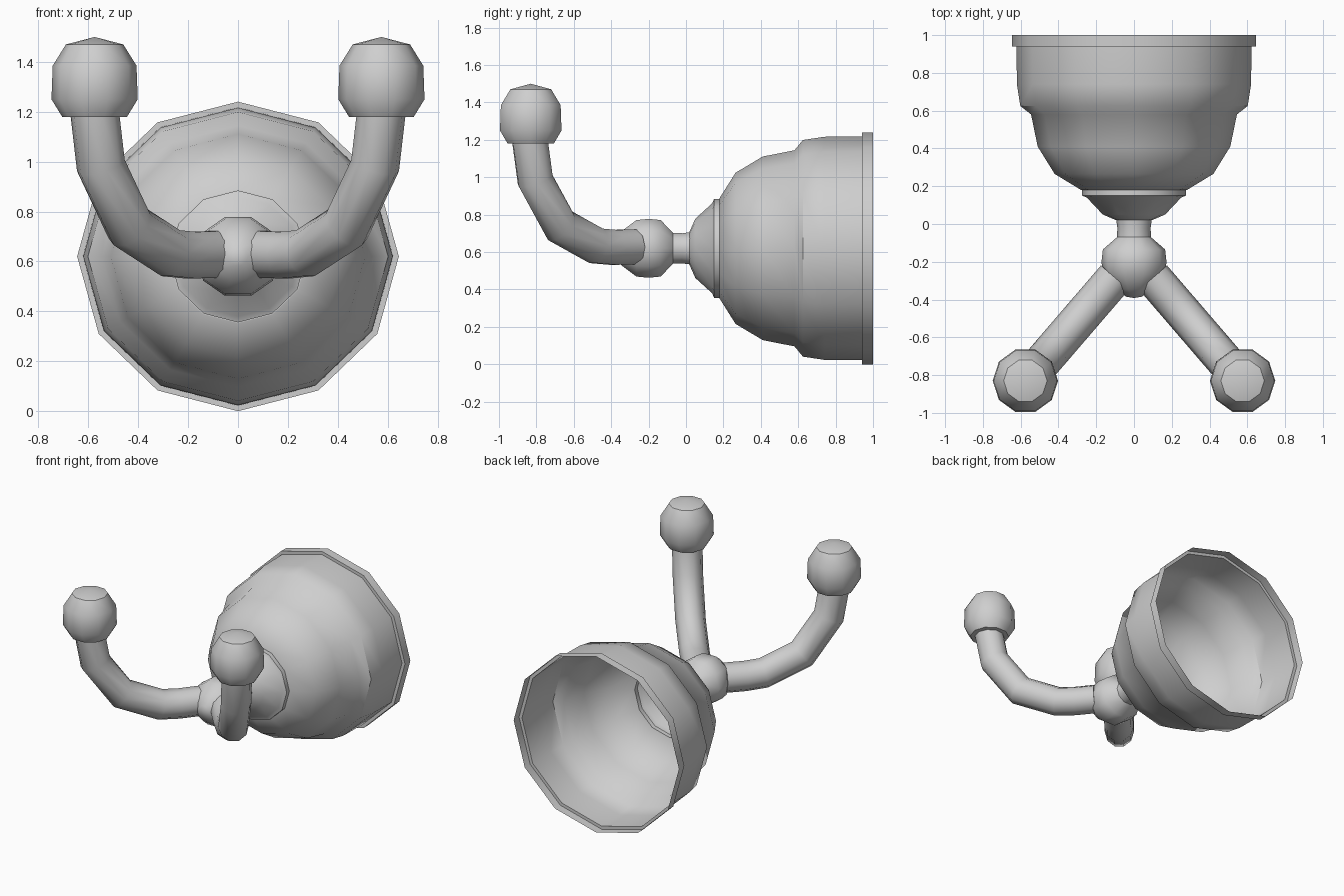
import bpy, bmesh, math
from mathutils import Vector

if "Cube" in bpy.data.objects:
    bpy.data.objects.remove(bpy.data.objects["Cube"])

metal = bpy.data.materials.new("light_grey_metal")
metal.diffuse_color = (0.62, 0.62, 0.62, 1)
metal.use_nodes = True
metal.node_tree.nodes["Principled BSDF"].inputs["Base Color"].default_value = metal.diffuse_color
ZC = 0.62       # height of the horizontal mounting axis
SQ = 0.962      # slight vertical squash of the turned parts


def finish(name, bm):
    bmesh.ops.remove_doubles(bm, verts=bm.verts, dist=1e-5)
    bmesh.ops.recalc_face_normals(bm, faces=bm.faces)
    me = bpy.data.meshes.new(name)
    bm.to_mesh(me)
    bm.free()
    ob = bpy.data.objects.new(name, me)
    bpy.context.collection.objects.link(ob)
    me.materials.append(metal)
    bpy.ops.object.select_all(action='DESELECT')
    ob.select_set(True)
    bpy.context.view_layer.objects.active = ob
    bpy.ops.object.shade_smooth_by_angle(angle=math.radians(42))
    return ob


def skin(bm, rings):
    rings = [[bm.verts.new(p) for p in r] for r in rings]
    n = len(rings[0])
    for a, b in zip(rings, rings[1:]):
        for i in range(n):
            j = (i + 1) % n
            bm.faces.new((a[i], a[j], b[j], b[i]))
    return rings


def lathe(name, profile, sides, place):
    """profile = (position on axis, radius); place maps (axis, u, v) to xyz"""
    bm = bmesh.new()
    ang = [2 * math.pi * i / sides for i in range(sides)]
    skin(bm, [[place(h, r * math.cos(a), r * math.sin(a)) for a in ang]
              for h, r in profile])
    bmesh.ops.dissolve_degenerate(bm, dist=1e-5, edges=bm.edges)
    return finish(name, bm)


def along_y(h, u, v):
    return Vector((u, h, ZC + v * SQ))


# open bell-shaped wall mount
lathe("wall_bell", [(1.0, .645), (.94, .645), (.94, .622), (.74, .62),
                    (.625, .602), (.58, .545), (.41, .51), (.265, .42),
                    (.18, .28), (.18, .275), (.15, .275), (.14, .25),
                    (.05, .165), (.02, .095)], 12, along_y)

# neck and central ball
lathe("neck_ball", [(.03, .095), (-.02, .088), (-.07, .09), (-.135, .165),
                    (-.2, .172), (-.265, .165), (-.345, .1), (-.385, .04),
                    (-.392, 0)], 10, along_y)

# two curved arms with end knobs
PATH = [(.10, .628), (.19, .625), (.27, .633), (.435, .74), (.55, .985), (.575, 1.2)]
SLOPE = 1.163
for s, side in ((-1, "left"), (1, "right")):
    pts = [Vector((s * x, -.835 + (.575 - x) * SLOPE, z)) for x, z in PATH]
    across = Vector((s * SLOPE, 1, 0)).normalized()
    dirs = [(b - a).normalized() for a, b in zip(pts, pts[1:])]
    rings = []
    for i, p in enumerate(pts):
        d0, d1 = dirs[max(i - 1, 0)], dirs[min(i, len(dirs) - 1)]
        t = Vector((0, 0, 1)) if i == len(pts) - 1 else (d0 + d1).normalized()
        up = across.cross(t) / max(t.dot(d0), .7)
        rings.append([p + .098 * (across * math.cos(a) + up * math.sin(a))
                      for a in (2 * math.pi * k / 10 for k in range(10))])
    bm = bmesh.new()
    vr = skin(bm, rings)
    bm.faces.new(vr[0])
    finish(side + "_arm", bm)

    lathe(side + "_knob", [(.17, 0), (.14, .115), (.055, .168), (-.08, .173),
                           (-.15, .13), (-.15, 0)], 10,
          lambda h, u, v: Vector((s * .575 + u, -.83 + v, 1.33 + h)))
